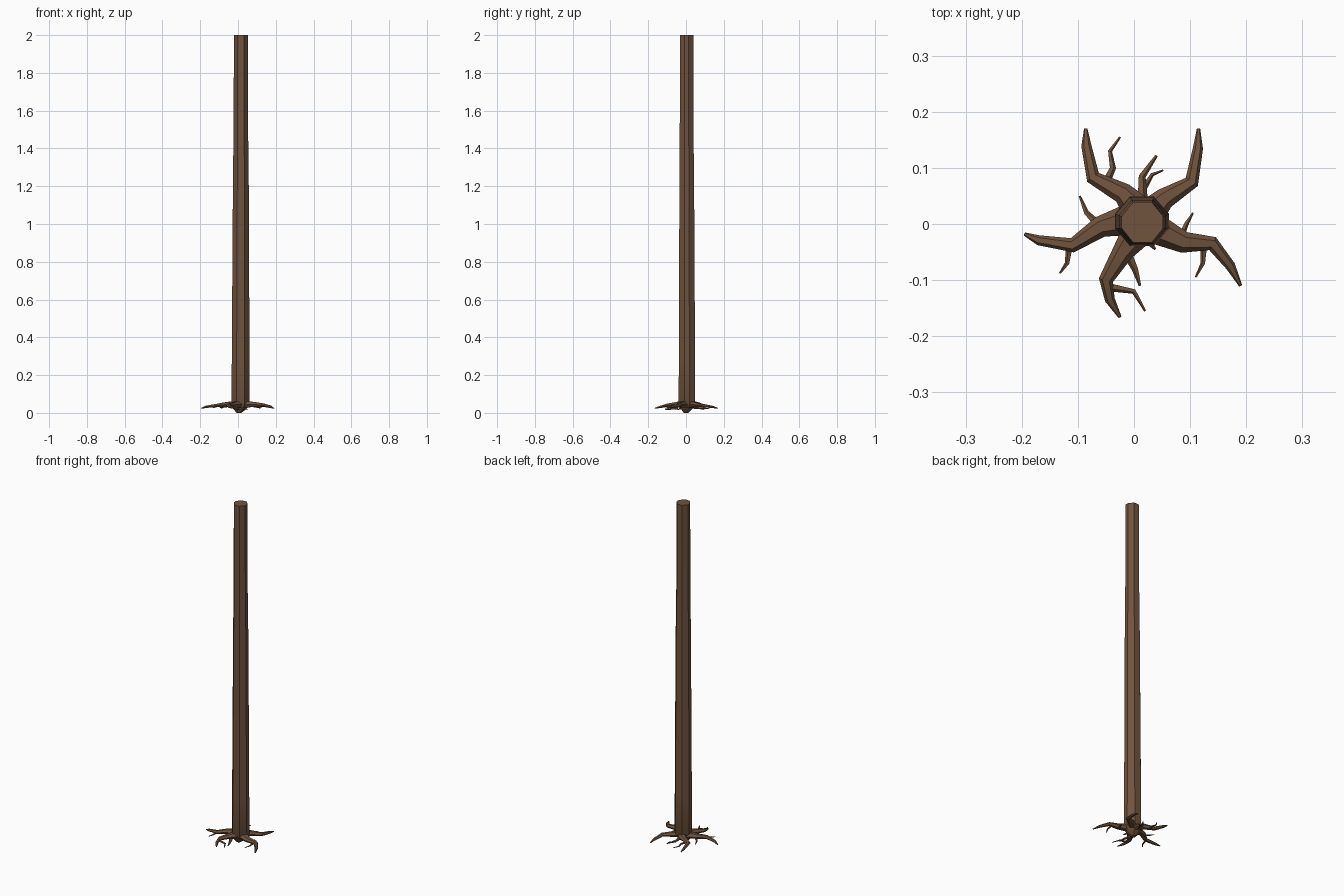
import bpy, bmesh, math
from mathutils import Vector

cube = bpy.data.objects.get("Cube")
if cube:
    bpy.data.objects.remove(cube, do_unlink=True)

bark = bpy.data.materials.new("brown_bark")
bark.use_nodes = True
BROWN = (0.162, 0.087, 0.047, 1)
bark.diffuse_color = BROWN
bark.node_tree.nodes["Principled BSDF"].inputs["Base Color"].default_value = BROWN


def loft(name, rings, angle):
    """Skin a list of point rings, cap both ends and shade."""
    bm = bmesh.new()
    loops = [[bm.verts.new(p) for p in ring] for ring in rings]
    n = len(loops[0])
    for a, b in zip(loops, loops[1:]):
        for i in range(n):
            j = (i + 1) % n
            bm.faces.new((a[i], a[j], b[j], b[i]))
    bm.faces.new(loops[0])
    bm.faces.new(loops[-1])
    bmesh.ops.recalc_face_normals(bm, faces=bm.faces)
    mesh = bpy.data.meshes.new(name)
    bm.to_mesh(mesh)
    bm.free()
    mesh.materials.append(bark)
    obj = bpy.data.objects.new(name, mesh)
    bpy.context.collection.objects.link(obj)
    bpy.ops.object.select_all(action='DESELECT')
    obj.select_set(True)
    bpy.context.view_layer.objects.active = obj
    bpy.ops.object.shade_smooth_by_angle(angle=math.radians(angle))


def octagon(cx, cy, z, rx, ry):
    """Chamfered rectangle with long diagonal sides."""
    quarter = [(1, 0.3), (0.45, 1), (-0.45, 1), (-1, 0.3)]
    pts = quarter + [(-x, -y) for x, y in quarter]
    return [Vector((cx + x * rx, cy + y * ry, z)) for x, y in pts]


def root(name, path, sides=6, flat=0.75):
    """Tapered tube along (x, y, z, radius) points."""
    pts = [Vector(p[:3]) for p in path]
    rings = []
    for i, p in enumerate(pts):
        d = (pts[min(i + 1, len(pts) - 1)] - pts[max(i - 1, 0)]).normalized()
        side = d.cross(Vector((0, 0, 1))).normalized()
        up = side.cross(d)
        r = path[i][3]
        turns = [math.tau * k / sides for k in range(sides)]
        rings.append([p + side * r * math.cos(t) + up * r * flat * math.sin(t) for t in turns])
    loft(name, rings, 35)


# Trunk, tapering upward, with a short taproot below
loft("trunk", [
    octagon(0.005, 0.0, 0.0, 0.012, 0.012),
    octagon(0.01, 0.003, 0.02, 0.035, 0.03),
    octagon(0.014, 0.005, 0.05, 0.048, 0.044),
    octagon(0.014, 0.005, 0.28, 0.047, 0.043),
    octagon(0.015, 0.004, 1.2, 0.042, 0.039),
    octagon(0.015, 0.003, 1.55, 0.038, 0.036),
    octagon(0.015, 0.003, 2.0, 0.037, 0.036),
], 30)

# Five main roots share one taper and a gentle droop
MAIN_R = (0.03, 0.019, 0.013, 0.009, 0.003)
MAIN_Z = (0.045, 0.045, 0.04, 0.032, 0.024)
main_roots = {
    "left_front_root": [(0.02, 0), (0.09, -0.033), (0.14, -0.035), (0.172, -0.075), (0.19, -0.11)],
    "left_back_root": [(0.02, 0.01), (0.055, 0.046), (0.103, 0.075), (0.114, 0.135), (0.115, 0.17)],
    "right_back_root": [(0.01, 0.02), (-0.02, 0.055), (-0.073, 0.083), (-0.085, 0.14), (-0.086, 0.17)],
    "right_root": [(0, 0.01), (-0.06, -0.005), (-0.11, -0.038), (-0.17, -0.029), (-0.195, -0.018)],
    "front_root": [(0.01, -0.01), (-0.02, -0.05), (-0.05, -0.1), (-0.043, -0.135), (-0.025, -0.166)],
}
for name, path in main_roots.items():
    root(name, [(x, y, z, r) for (x, y), z, r in zip(path, MAIN_Z, MAIN_R)])

# Thin rootlets branching off the main roots: start height, radius, path
rootlets = [
    (0.035, 0.008, [(-0.045, -0.112), (0, -0.12), (0.02, -0.155)]),
    (0.035, 0.007, [(-0.114, -0.035), (-0.119, -0.07), (-0.132, -0.088)]),
    (0.035, 0.008, [(-0.06, -0.005), (-0.085, 0.02), (-0.097, 0.05)]),
    (0.035, 0.008, [(-0.05, 0.075), (-0.038, 0.1), (-0.043, 0.13), (-0.025, 0.155)]),
    (0.03, 0.011, [(0.015, 0.03), (0.014, 0.085), (0.04, 0.122)]),
    (0.025, 0.006, [(0.015, 0.06), (0.032, 0.088), (0.052, 0.096)]),
    (0.035, 0.007, [(0.125, -0.035), (0.123, -0.07), (0.11, -0.095)]),
    (0.035, 0.007, [(0.08, -0.03), (0.093, 0), (0.105, 0.02)]),
    (0.025, 0.010, [(-0.015, -0.045), (0.002, -0.08), (0.011, -0.11)]),
    (0.025, 0.009, [(0.015, -0.01), (0.03, -0.035), (0.038, -0.045)]),
]
for i, (z, r, path) in enumerate(rootlets):
    last = len(path) - 1
    root(f"rootlet_{i + 1}", [
        (x, y, z - 0.008 * k / last, r * (1 - 0.75 * k / last))
        for k, (x, y) in enumerate(path)], sides=5)
